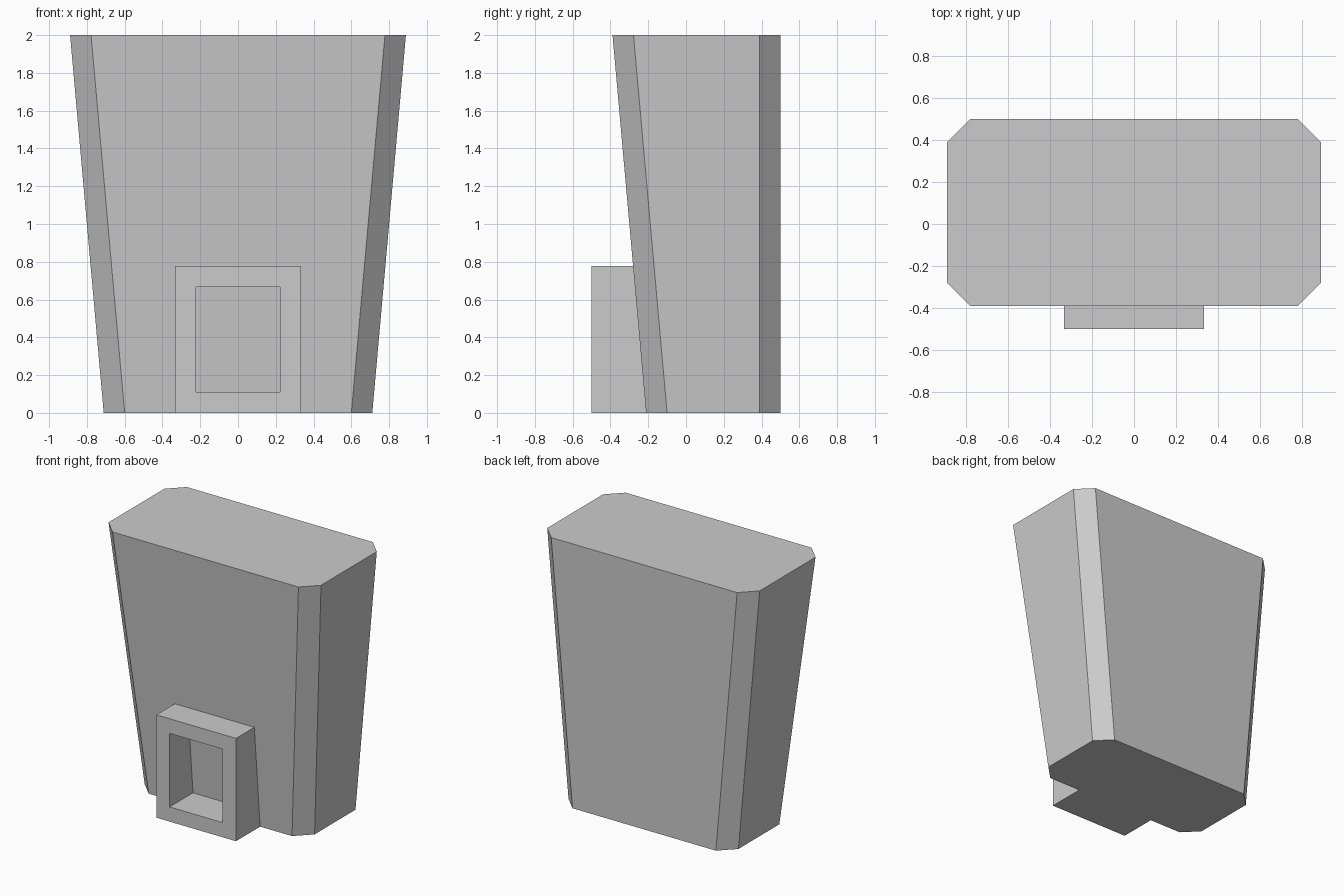
import bpy
import bmesh

if "Cube" in bpy.data.objects:
    bpy.data.objects.remove(bpy.data.objects["Cube"])


def octagon(half_x, front, back, c, z):
    """Rectangle with chamfered corners at height z."""
    right = [(half_x - c, front), (half_x, front + c), (half_x, back - c), (half_x - c, back)]
    left = [(-x, y) for x, y in reversed(right)]
    return [(x, y, z) for x, y in right + left]


def rect(half_x, z0, z1, y):
    return [(-half_x, y, z0), (half_x, y, z0), (half_x, y, z1), (-half_x, y, z1)]


def loft(name, loops, closed=False):
    """Bridge successive loops; either cap the ends or close into a ring."""
    bm = bmesh.new()
    rings = [[bm.verts.new(p) for p in loop] for loop in loops]
    n = len(rings[0])
    pairs = list(zip(rings, rings[1:]))
    if closed:
        pairs.append((rings[-1], rings[0]))
    else:
        bm.faces.new(rings[0])
        bm.faces.new(rings[-1])
    for a, b in pairs:
        for i in range(n):
            j = (i + 1) % n
            bm.faces.new((a[i], a[j], b[j], b[i]))
    bmesh.ops.recalc_face_normals(bm, faces=bm.faces)
    mesh = bpy.data.meshes.new(name)
    bm.to_mesh(mesh)
    bm.free()
    ob = bpy.data.objects.new(name, mesh)
    bpy.context.collection.objects.link(ob)
    return ob


# Tapered body with chamfered corners and a vertical back
body = loft("tapered_body", [octagon(0.711, -0.211, 0.5, 0.111, 0),
                             octagon(0.889, -0.389, 0.5, 0.111, 2)])

# Square-holed frame on the front; its back end is buried in the body
y0, y1 = -0.5, -0.08
frame = loft("opening_frame", [rect(0.333, 0, 0.778, y0), rect(0.333, 0, 0.778, y1),
                               rect(0.222, 0.111, 0.667, y1), rect(0.222, 0.111, 0.667, y0)],
             closed=True)

# Merge the two into one solid
mod = body.modifiers.new("join_frame", 'BOOLEAN')
mod.operation = 'UNION'
mod.solver = 'EXACT'
mod.object = frame
bpy.context.view_layer.objects.active = body
bpy.ops.object.modifier_apply(modifier=mod.name)
bpy.data.objects.remove(frame)
